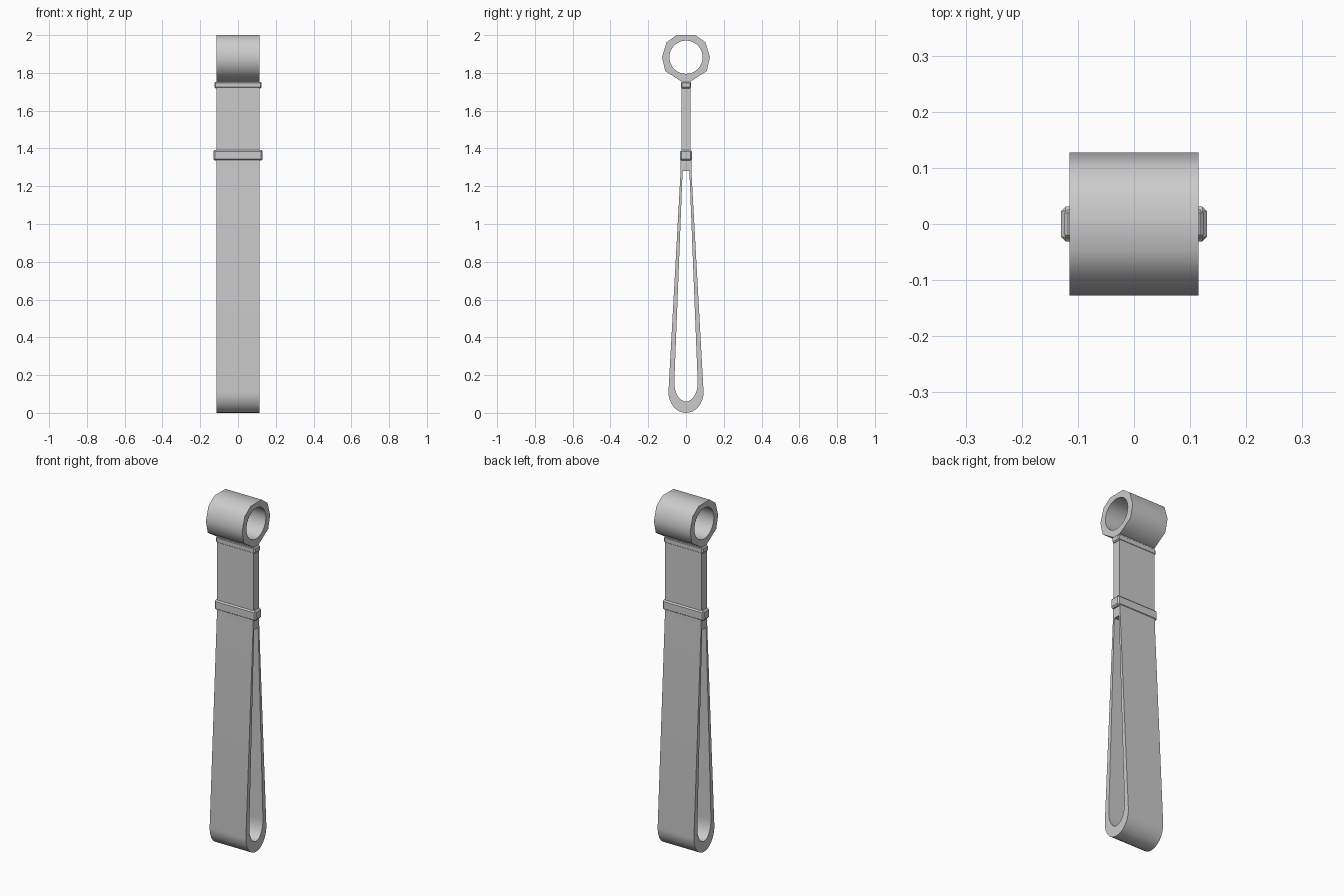
import bpy, bmesh, math
from mathutils import Matrix

if "Cube" in bpy.data.objects:
    bpy.data.objects.remove(bpy.data.objects["Cube"])

HALF = 0.115  # half width along x


def arc(cz, ry, rz, a0, a1, n):
    """Elliptical arc in the y-z plane, angles in degrees, n + 1 points."""
    return [(ry * math.cos(math.radians(a0 + (a1 - a0) * i / n)),
             cz + rz * math.sin(math.radians(a0 + (a1 - a0) * i / n)))
            for i in range(n + 1)]


def mirrored(pts):
    return pts + [(-y, z) for y, z in reversed(pts)]


def extrude_profile(name, loops):
    """Fill y-z loops (the second is a hole) and extrude along x."""
    cu = bpy.data.curves.new(name + "_profile", 'CURVE')
    cu.dimensions = '2D'
    cu.fill_mode = 'BOTH'
    cu.extrude = HALF
    for loop in loops:
        sp = cu.splines.new('POLY')
        sp.points.add(len(loop) - 1)
        for p, (y, z) in zip(sp.points, loop):
            p.co = (y, z, 0, 1)
        sp.use_cyclic_u = True
    tmp = bpy.data.objects.new(name + "_profile", cu)
    bpy.context.collection.objects.link(tmp)
    me = bpy.data.meshes.new_from_object(
        tmp.evaluated_get(bpy.context.evaluated_depsgraph_get()))
    bpy.data.objects.remove(tmp)
    # profile x -> y, profile y -> z, extrusion -> x
    me.transform(Matrix(((0, 0, 1, 0), (1, 0, 0, 0), (0, 1, 0, 0), (0, 0, 0, 1))))
    return finish(name, me)


def finish(name, me, smooth=True):
    bm = bmesh.new()
    bm.from_mesh(me)
    bmesh.ops.remove_doubles(bm, verts=bm.verts, dist=1e-5)
    bmesh.ops.recalc_face_normals(bm, faces=bm.faces)
    bm.to_mesh(me)
    bm.free()
    me.name = name
    ob = bpy.data.objects.new(name, me)
    bpy.context.collection.objects.link(ob)
    if smooth:
        bpy.ops.object.select_all(action='DESELECT')
        ob.select_set(True)
        bpy.context.view_layer.objects.active = ob
        bpy.ops.object.shade_smooth_by_angle(angle=math.radians(50))
    return ob


def block(name, hx, hy, z0, z1, bevel=0.0):
    bm = bmesh.new()
    bmesh.ops.create_cube(bm, size=1)
    bmesh.ops.transform(bm, verts=bm.verts, matrix=Matrix.Translation((0, 0, (z0 + z1) / 2))
                        @ Matrix.Diagonal((2 * hx, 2 * hy, z1 - z0, 1)))
    if bevel:
        bmesh.ops.bevel(bm, geom=bm.edges[:], offset=bevel, segments=1, affect='EDGES')
    me = bpy.data.meshes.new(name)
    bm.to_mesh(me)
    bm.free()
    return finish(name, me, smooth=False)


# Faceted eye with a round hole
eye = mirrored([(0.05, 2.0), (0.103, 1.962), (0.127, 1.883), (0.11, 1.81), (0.025, 1.755)])
extrude_profile("eye", [eye, arc(1.883, 0.088, 0.088, 0, 360, 32)[:-1]])

# Shank with its two collars
block("shank", HALF, 0.024, 1.33, 1.765)
block("upper_collar", 0.124, 0.026, 1.718, 1.753, 0.006)
block("lower_collar", 0.13, 0.031, 1.335, 1.392, 0.008)

# Long tapering loop, open through the sides
outer = [(0.028, 1.34), (0.028, 1.29)] + arc(0.11, 0.093, 0.11, 0, -180, 16) \
    + [(-0.028, 1.29), (-0.028, 1.34)]
inner = [(0.018, 1.28)] + arc(0.16, 0.062, 0.10, 0, -180, 16) + [(-0.018, 1.28)]
extrude_profile("strap_loop", [outer, inner])
